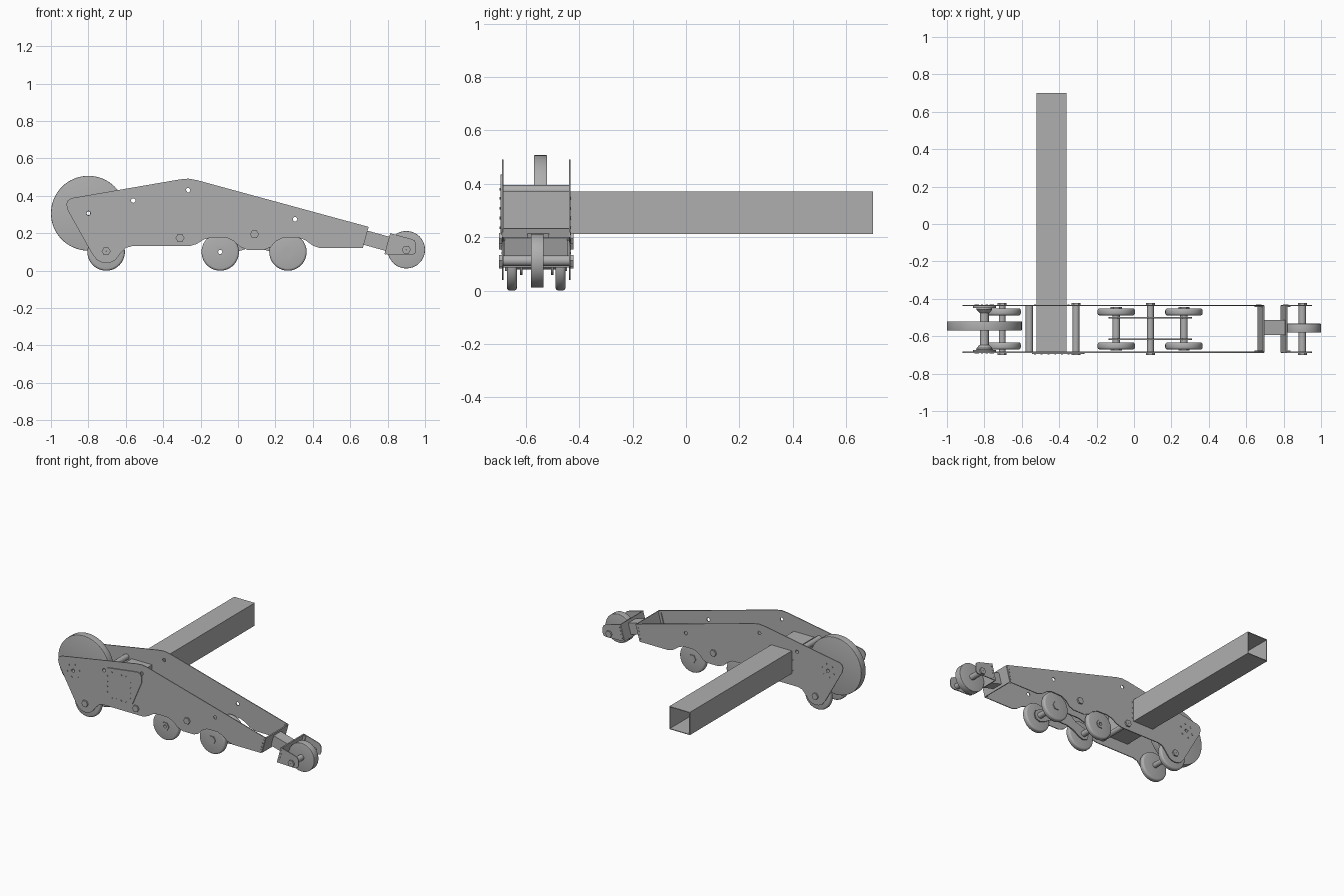
import bpy, bmesh, math
from mathutils import Matrix

cube = bpy.data.objects.get("Cube")
if cube:
    bpy.data.objects.remove(cube)

steel = bpy.data.materials.new("grey_steel")
steel.use_nodes = True
GREY = (0.43, 0.43, 0.43, 1)
steel.diffuse_color = GREY
steel.node_tree.nodes["Principled BSDF"].inputs["Base Color"].default_value = GREY

NEAR, FAR, MID = -0.686, -0.436, -0.561   # y of the two frame sides and centre


def add_object(name, mesh, smooth=False):
    mesh.materials.clear()
    mesh.materials.append(steel)
    ob = bpy.data.objects.new(name, mesh)
    bpy.context.collection.objects.link(ob)
    if smooth:
        bpy.ops.object.select_all(action='DESELECT')
        ob.select_set(True)
        bpy.context.view_layer.objects.active = ob
        bpy.ops.object.shade_smooth_by_angle(angle=math.radians(35))
    return ob


def plate(name, outline, y, holes=(), thick=0.006):
    """Sheet cut in the xz plane with round holes (x, z, r)."""
    curve = bpy.data.curves.new(name, 'CURVE')
    curve.dimensions, curve.fill_mode, curve.extrude = '2D', 'BOTH', thick / 2
    loops = [outline]
    for x, z, r in holes:
        turn = [math.tau * i / 20 for i in range(20)]
        loops.append([(x + r * math.cos(a), z + r * math.sin(a)) for a in turn])
    for loop in loops:
        spline = curve.splines.new('POLY')
        spline.points.add(len(loop) - 1)
        for p, (x, z) in zip(spline.points, loop):
            p.co = (x, z, 0, 1)
        spline.use_cyclic_u = True
    temp = bpy.data.objects.new(name + "_curve", curve)
    mesh = bpy.data.meshes.new_from_object(temp)
    bpy.data.objects.remove(temp)
    mesh.transform(Matrix.Translation((0, y, 0)) @ Matrix.Rotation(math.pi / 2, 4, 'X'))
    return add_object(name, mesh)


def lathe(name, profile, x, z, sides=48):
    """Closed (radius, y) profile turned about an axle along y."""
    bm = bmesh.new()
    rings = []
    for i in range(sides):
        a = math.tau * i / sides
        rings.append([bm.verts.new((x + r * math.cos(a), y, z + r * math.sin(a)))
                      for r, y in profile])
    n = len(profile)
    for i, ring in enumerate(rings):
        nxt = rings[(i + 1) % sides]
        for j in range(n):
            k = (j + 1) % n
            bm.faces.new((ring[j], ring[k], nxt[k], nxt[j]))
    bmesh.ops.recalc_face_normals(bm, faces=bm.faces[:])
    mesh = bpy.data.meshes.new(name)
    bm.to_mesh(mesh)
    bm.free()
    return add_object(name, mesh, sides > 6)


def pipe(name, x, z, r, y0, y1, bore=0.004, sides=24):
    return lathe(name, [(bore, y0), (r, y0), (r, y1), (bore, y1)], x, z, sides)


def wheel(name, x, z, r, y, width, bevel, bore):
    h = width / 2
    rim = [(r - bevel + bevel * math.sin(a), h - bevel + bevel * math.cos(a))
           for a in (0, math.pi / 6, math.pi / 3, math.pi / 2)]
    prof = [(bore, h)] + rim + [(q, -t) for q, t in reversed(rim)] + [(bore, -h)]
    return lathe(name, [(q, y + t) for q, t in prof], x, z, 64)


def box(name, centre, size, tilt=0):
    bm = bmesh.new()
    m = (Matrix.Translation(centre) @ Matrix.Rotation(tilt, 4, 'Y')
         @ Matrix.Diagonal((*size, 1)))
    bmesh.ops.create_cube(bm, size=1, matrix=m)
    mesh = bpy.data.meshes.new(name)
    bm.to_mesh(mesh)
    bm.free()
    return add_object(name, mesh)


def through_bolt(name, x, z, r=0.018):
    pipe(name, x, z, r, NEAR, FAR, 0.001)
    for side, y0, y1 in (("near", NEAR - 0.014, NEAR), ("far", FAR, FAR + 0.014)):
        pipe(f"{name}_{side}_head", x, z, 0.024, y0, y1, 0.001, 6)


# Frame side plates, with arches over the rollers
frame = [(-0.89, 0.388), (-0.91, 0.376), (-0.918, 0.355), (-0.91, 0.322),
         (-0.78, 0.09), (-0.755, 0.058), (-0.73, 0.045), (-0.705, 0.04),
         (-0.68, 0.044), (-0.655, 0.057), (-0.63, 0.09), (-0.6, 0.122),
         (-0.567, 0.131), (-0.26, 0.131), (-0.22, 0.143), (-0.18, 0.168),
         (-0.14, 0.178), (-0.06, 0.176), (-0.02, 0.156), (0.01, 0.128),
         (0.05, 0.111), (0.14, 0.111), (0.175, 0.126), (0.2, 0.155),
         (0.24, 0.176), (0.32, 0.178), (0.36, 0.163), (0.4, 0.134),
         (0.44, 0.12), (0.663, 0.12), (0.695, 0.235), (-0.22, 0.484),
         (-0.265, 0.492), (-0.31, 0.488)]
frame_holes = [(-0.8, 0.307, 0.016), (-0.56, 0.375, 0.012),
               (-0.267, 0.43, 0.012), (0.305, 0.275, 0.012)]
for side, y in (("near", NEAR), ("far", FAR)):
    plate(f"{side}_frame_plate", frame, y, frame_holes)

# Cover plate over the beam end, with its screws
cover = [(-0.545, 0.39), (-0.53, 0.403), (-0.3, 0.434), (-0.275, 0.428),
         (-0.265, 0.41), (-0.265, 0.366), (-0.335, 0.2), (-0.355, 0.187),
         (-0.53, 0.187), (-0.545, 0.2)]
plate("beam_cover_plate", cover, NEAR - 0.006, thick=0.007)
for i in range(4):
    off = -0.055 + i * 0.037
    for s in (-1, 1):
        pipe("cover_screw", -0.44 + s * 0.09, 0.29 + off, 0.005, NEAR - 0.012, NEAR, 0.001, 8)
        pipe("cover_screw", -0.44 + off, 0.29 + s * 0.09, 0.005, NEAR - 0.012, NEAR, 0.001, 8)
        pipe("beam_screw", -0.44 + s * 0.09, 0.29 + off, 0.005, FAR, FAR + 0.006, 0.001, 8)

# Hollow square cross beam, open at the far end
BX, BZ, W, T = -0.44, 0.292, 0.16, 0.005
y0, y1 = NEAR + 0.003, 0.7
for s in (-1, 1):
    box("beam_side_wall", (BX + s * (W - T) / 2, (y0 + y1) / 2, BZ), (T, y1 - y0, W))
    box("beam_flat_wall", (BX, (y0 + y1) / 2, BZ + s * (W - T) / 2), (W, y1 - y0, T))

# Drive wheel with shaft and stepped hub flanges
wheel("drive_wheel", -0.8, 0.307, 0.2, -0.545, 0.05, 0.003, 0.01)
pipe("drive_shaft", -0.8, 0.307, 0.024, NEAR - 0.002, FAR + 0.002, 0.011)
for side, y, d in (("near", NEAR, 1), ("far", FAR, -1)):
    steps = [(0.02, 0.003), (0.062, 0.003), (0.062, 0.012), (0.042, 0.014),
             (0.042, 0.022), (0.026, 0.04), (0.02, 0.04)]
    lathe(f"{side}_hub_flange", [(r, y + d * t) for r, t in steps], -0.8, 0.307, 32)
    for i in range(6):
        a = math.tau * (i + 0.25) / 6
        pipe("hub_screw", -0.8 + 0.048 * math.cos(a), 0.307 + 0.048 * math.sin(a),
             0.006, y - 0.006, y + 0.006, 0.001, 8)

# Ground rollers in pairs
for name, x in (("rear", -0.705), ("middle", -0.095), ("front", 0.267)):
    for side, y in (("near", -0.652), ("far", -0.47)):
        wheel(f"{name}_{side}_roller", x, 0.1, 0.1, y, 0.038, 0.012, 0.013)

# Bogie carrying the middle and front rollers
bogie = [(-0.135, 0.1), (-0.125, 0.07), (-0.095, 0.058), (-0.06, 0.07),
         (-0.01, 0.1), (0.04, 0.115), (0.13, 0.115), (0.18, 0.1), (0.23, 0.07),
         (0.267, 0.058), (0.3, 0.07), (0.31, 0.1), (0.3, 0.13), (0.267, 0.145),
         (0.2, 0.165), (0.13, 0.22), (0.085, 0.235), (0.04, 0.22),
         (-0.03, 0.165), (-0.095, 0.145), (-0.125, 0.13)]
for side, y in (("near", -0.617), ("far", -0.501)):
    plate(f"{side}_bogie_plate", bogie, y, [(-0.095, 0.1, 0.012)], 0.008)
for name, x, bore in (("middle", -0.095, 0.012), ("front", 0.267, 0.001)):
    pipe(f"{name}_roller_axle", x, 0.1, 0.02, -0.674, -0.448, bore)
    for side, ya, yb in (("near", -0.677, -0.67), ("far", -0.452, -0.445)):
        pipe(f"{name}_{side}_axle_nut", x, 0.1, 0.03, ya, yb, bore, 6)

# Cross bolts and the spacer tube
through_bolt("rear_roller_axle", -0.705, 0.104)
through_bolt("frame_cross_bolt", -0.31, 0.175)
through_bolt("bogie_pivot", 0.088, 0.195)
pipe("frame_spacer_tube", -0.56, 0.375, 0.02, NEAR, FAR, 0.012)

# Tensioner arm between frame end plate and fork
TILT = 0.27
span = FAR - NEAR
box("frame_end_plate", (0.679, MID, 0.178), (0.008, span, 0.115), TILT)
box("tensioner_arm", (0.74, -0.553, 0.16), (0.13, 0.08, 0.078), TILT)
box("fork_back_plate", (0.802, MID, 0.143), (0.008, span, 0.115), TILT)

# Fork with idler wheel
fork = [(0.815, 0.2), (0.925, 0.17), (0.945, 0.16), (0.952, 0.145), (0.952, 0.105),
        (0.945, 0.09), (0.93, 0.084), (0.785, 0.088)]
for side, y, d in (("near", NEAR, 1), ("far", FAR, -1)):
    plate(f"{side}_fork_plate", fork, y)
    # Bent flanges and screws joining side plates to the end plates
    for x, z, lean in ((0.668, 0.178, 0), (0.812, 0.143, 0)):
        box("joint_flange", (x, y + d * 0.006, z), (0.024, 0.006, 0.1), TILT)
        for i in range(4):
            t = -0.036 + i * 0.024
            pipe("joint_screw", x + t * TILT, z + t, 0.005, y - 0.005, y + 0.005, 0.001, 8)
wheel("idler_wheel", 0.9, 0.112, 0.1, -0.557, 0.048, 0.003, 0.013)
through_bolt("idler_axle", 0.9, 0.112, 0.02)
